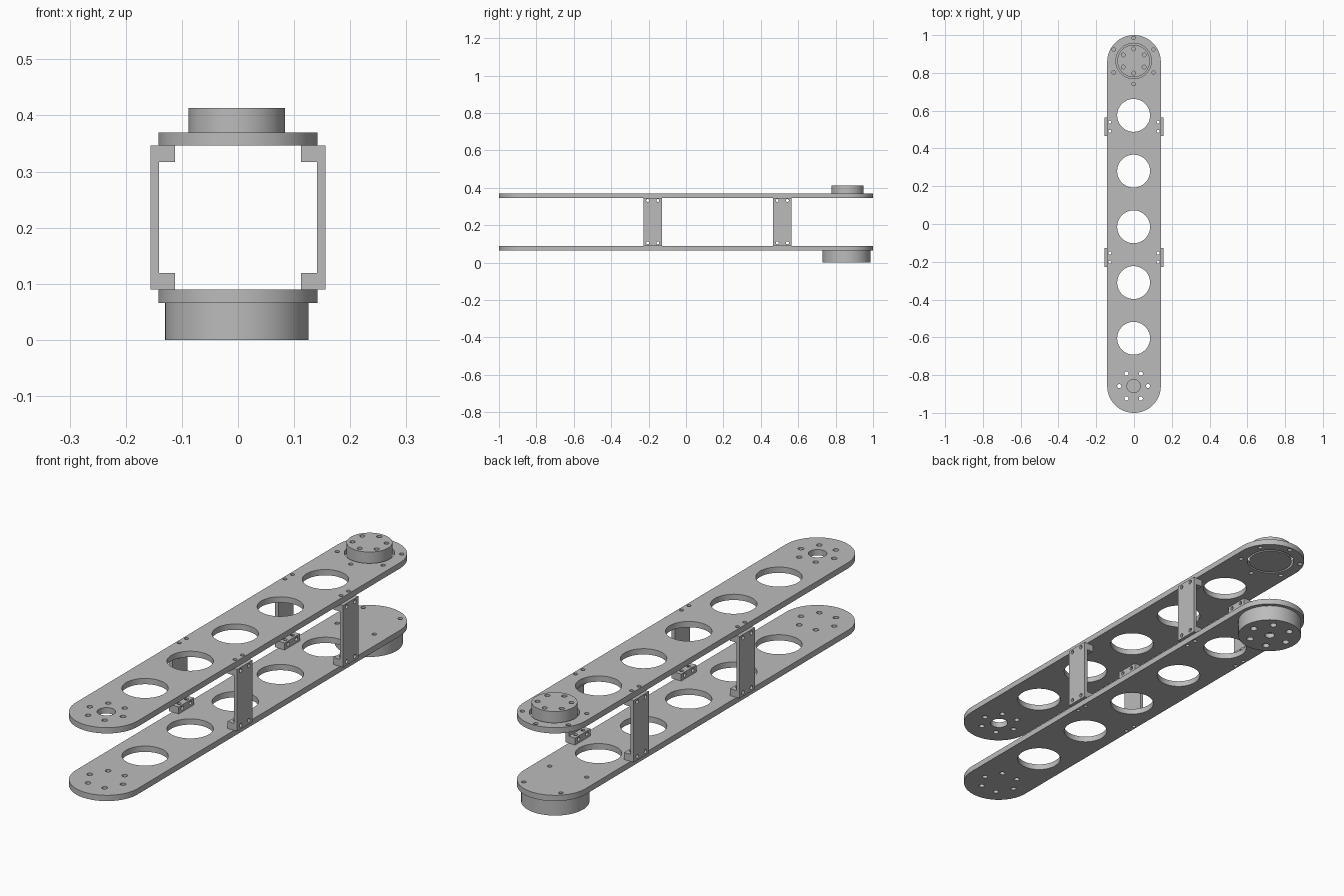
import bpy, bmesh, math
from mathutils import Matrix, Vector

cube = bpy.data.objects.get("Cube")
if cube:
    bpy.data.objects.remove(cube, do_unlink=True)

grey = bpy.data.materials.new("machined grey")
grey.use_nodes = True
grey.diffuse_color = (0.5, 0.5, 0.5, 1)
grey.node_tree.nodes["Principled BSDF"].inputs["Base Color"].default_value = (0.5, 0.5, 0.5, 1)

CX = -0.002            # shared axis of the bores
END = 0.858            # centre of each rounded end
HALF = 0.142           # half width of the plates
BRACKETS = (-0.178, 0.515)


def make(name, bm):
    bmesh.ops.recalc_face_normals(bm, faces=bm.faces)
    me = bpy.data.meshes.new(name)
    bm.to_mesh(me)
    bm.free()
    me.materials.append(grey)
    ob = bpy.data.objects.new(name, me)
    bpy.context.collection.objects.link(ob)
    return ob


def prism(name, points, depth):
    """Extrude a closed outline along a vector."""
    bm = bmesh.new()
    face = bm.faces.new([bm.verts.new(p) for p in points])
    ext = bmesh.ops.extrude_face_region(bm, geom=[face])["geom"]
    bmesh.ops.translate(bm, vec=depth, verts=[v for v in ext if isinstance(v, bmesh.types.BMVert)])
    return make(name, bm)


def cylinders(name, specs, axis="Z"):
    """Cylinders given as (centre, radius, length) in one mesh."""
    bm = bmesh.new()
    turn = Matrix.Rotation(math.pi / 2, 4, "Y") if axis == "X" else Matrix()
    for centre, r, length in specs:
        bmesh.ops.create_cone(bm, cap_ends=True, segments=64 if r > 0.03 else 20,
                              radius1=r, radius2=r, depth=length,
                              matrix=Matrix.Translation(centre) @ turn)
    return make(name, bm)


def ring(cy, radius, count, start, r, z, length):
    """Bolt circle of cylinder specs."""
    angles = [math.radians(start + 360 * i / count) for i in range(count)]
    return [((CX + radius * math.cos(a), cy + radius * math.sin(a), z), r, length) for a in angles]


def finish(ob, *cutters):
    """Cut the holes, then shade with sharp edges."""
    for c in cutters:
        mod = ob.modifiers.new("holes", "BOOLEAN")
        mod.operation, mod.solver, mod.object = "DIFFERENCE", "EXACT", c
    dg = bpy.context.evaluated_depsgraph_get()
    dg.update()
    me = bpy.data.meshes.new_from_object(ob.evaluated_get(dg))
    ob.modifiers.clear()
    ob.data = me
    for p in me.polygons:
        p.use_smooth = True
        p.material_index = 0
    me.set_sharp_from_angle(angle=math.radians(30))


# Cutters shared by plates and brackets
MID = 0.218
lightening = [((CX, -0.015 + 0.295 * i, MID), 0.087, 0.4) for i in range(-2, 3)]
front_bolts = ring(-END, 0.076, 6, 0, 0.011, MID, 0.4)
tab_bolts = [((sx * 0.128, y + dy, MID), 0.008, 0.4)
             for sx in (-1, 1) for y in BRACKETS for dy in (-0.024, 0.024)]
side_bolts = [((0, y + dy, z), 0.008, 0.6)
              for y in BRACKETS for dy in (-0.027, 0.027) for z in (0.106, 0.332)]
plate_cut = cylinders("plate_cutter", lightening + front_bolts + tab_bolts)
tab_cut = cylinders("tab_cutter", tab_bolts)
side_cut = cylinders("side_cutter", side_bolts, "X")
top_cut = cylinders("top_cutter", [((CX, -END, 0.36), 0.035, 0.1), ((CX, 0.863, 0.36), 0.094, 0.1)]
                    + ring(0.863, 0.122, 6, 90, 0.009, 0.36, 0.1))
bottom_cut = cylinders("bottom_cutter", ring(END, 0.12, 4, 45, 0.009, 0.08, 0.028))
hub_cut = cylinders("hub_cutter", ring(0.863, 0.064, 6, 90, 0.01, 0.413, 0.04))
motor_cut = cylinders("motor_cutter", ring(END, 0.085, 6, 0, 0.014, 0, 0.04)
                      + [((CX, END, 0), 0.02, 0.04)])
cutters = [plate_cut, tab_cut, side_cut, top_cut, bottom_cut, hub_cut, motor_cut]

# Long round-ended plates
arc = [math.pi * i / 32 for i in range(33)]
outline = [(HALF * math.cos(a), END + HALF * math.sin(a)) for a in arc]
outline += [(-x, -y) for x, y in outline]
for name, z, own in (("top_plate", 0.346, top_cut), ("bottom_plate", 0.066, bottom_cut)):
    plate = prism(name, [(x, y, z) for x, y in outline], Vector((0, 0, 0.024)))
    finish(plate, plate_cut, own)

# C-shaped spacer brackets, mirrored across the arm
low, high, tab = 0.09, 0.346, 0.029
wall, inner, tip = 0.156, 0.141, 0.112
section = [(wall, low), (wall, high), (tip, high), (tip, high - tab),
           (inner, high - tab), (inner, low + tab), (tip, low + tab), (tip, low)]
for side, sx in (("left", 1), ("right", -1)):
    for where, y in zip(("front", "back"), BRACKETS):
        bracket = prism(f"{side}_{where}_bracket", [(sx * x, y - 0.05, z) for x, z in section],
                        Vector((0, 0.1, 0)))
        finish(bracket, tab_cut, side_cut)

# Rotating hub set into the top plate
hub = cylinders("output_hub", [((CX, 0.863, 0.3795), 0.086, 0.067)])
finish(hub, hub_cut)

# Motor housing under the bottom plate
motor = cylinders("motor_housing", [((CX, END, 0.033), 0.128, 0.066)])
finish(motor, motor_cut)

for c in cutters:
    bpy.data.objects.remove(c, do_unlink=True)
